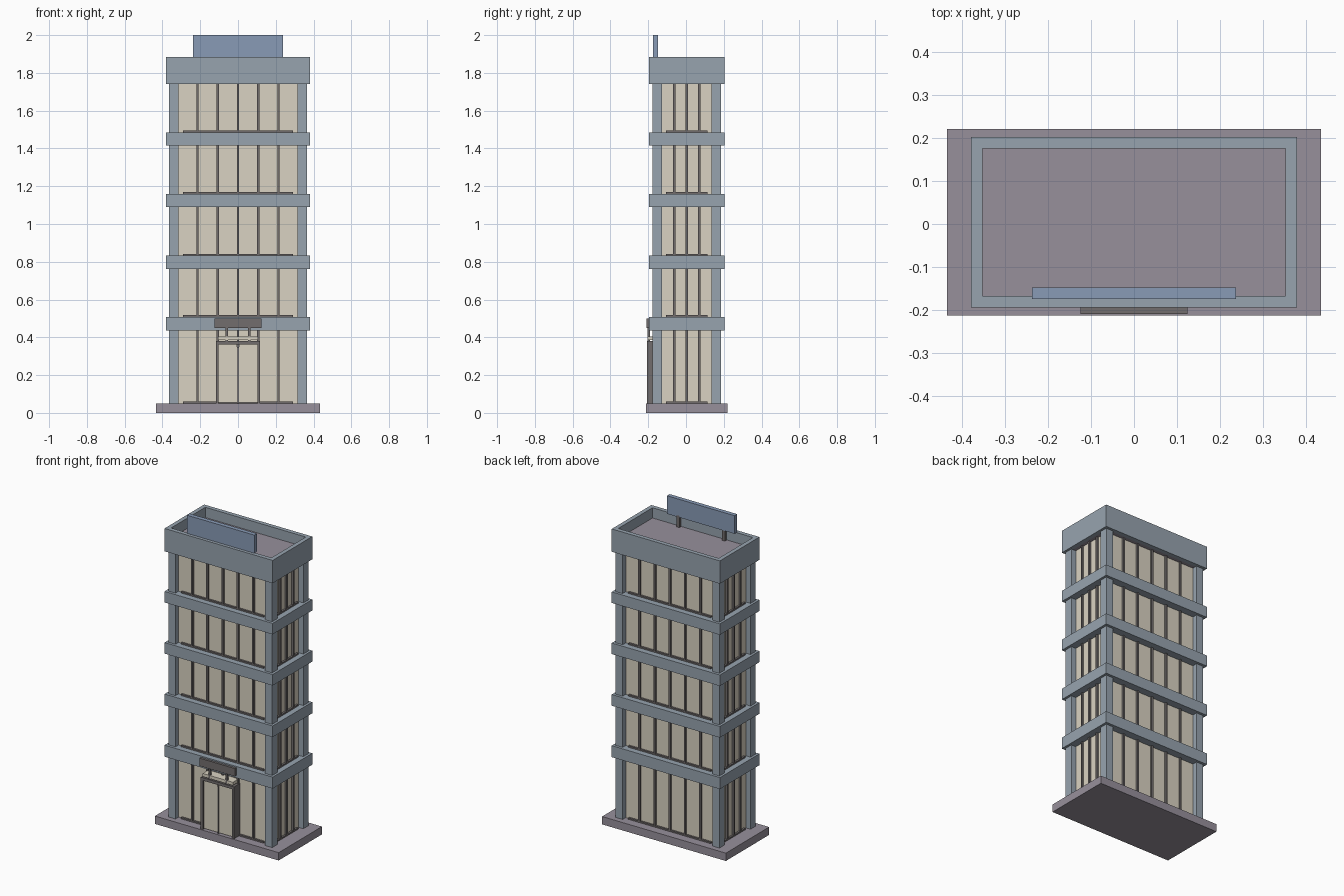
import bpy, bmesh

if "Cube" in bpy.data.objects:
    bpy.data.objects.remove(bpy.data.objects["Cube"])

CY = 0.004  # depth centre of the tower


def mat(name, r, g, b):
    m = bpy.data.materials.new(name)
    m.diffuse_color = (r, g, b, 1)
    m.use_nodes = True
    m.node_tree.nodes["Principled BSDF"].inputs["Base Color"].default_value = m.diffuse_color
    return m


WALL = mat("wall_blue_grey", 0.31, 0.37, 0.43)
STONE = mat("stone_mauve", 0.31, 0.28, 0.33)
GLASS = mat("cream_glazing", 0.70, 0.65, 0.54)
FRAME = mat("dark_frame", 0.17, 0.155, 0.155)
SIGN = mat("sign_blue", 0.25, 0.33, 0.47)


def boxes(name, spans, material):
    """One object from boxes given as (x0, x1, y0, y1, z0, z1)."""
    bm = bmesh.new()
    for x0, x1, y0, y1, z0, z1 in spans:
        vs = bmesh.ops.create_cube(bm, size=1)["verts"]
        for v in vs:
            v.co.x = x0 if v.co.x < 0 else x1
            v.co.y = y0 if v.co.y < 0 else y1
            v.co.z = z0 if v.co.z < 0 else z1
    me = bpy.data.meshes.new(name)
    bm.to_mesh(me)
    bm.free()
    me.materials.append(material)
    ob = bpy.data.objects.new(name, me)
    bpy.context.collection.objects.link(ob)
    return ob


def centred(hx, hy, z0, z1):
    return (-hx, hx, CY - hy, CY + hy, z0, z1)


# Plinth
boxes("base_slab", [centred(0.435, 0.217, 0, 0.05)], STONE)

# Glazed core, set back behind the columns
GX, GY = 0.332, 0.150
boxes("glazing", [centred(GX, GY, 0.05, 1.75)], GLASS)

# Corner columns
cols = []
for sx in (-1, 1):
    for sy in (-1, 1):
        xa, xb = sorted((sx * 0.315, sx * 0.365))
        ya, yb = sorted((sy * 0.131, sy * 0.182))
        cols.append((xa, xb, CY + ya, CY + yb, 0.05, 1.75))
boxes("corner_columns", cols, WALL)

# Floor bands
BANDS = [(0.435, 0.508), (0.762, 0.833), (1.09, 1.16), (1.415, 1.485)]
for i, (z0, z1) in enumerate(BANDS):
    boxes(f"floor_band_{i + 1}", [centred(0.38, 0.199, z0, z1)], WALL)

# Parapet: four walls around a recessed roof deck
PX, PY, T, ZB, ZT = 0.38, 0.199, 0.027, 1.74, 1.885
parapet = [(s * PX - (T if s > 0 else 0), s * PX + (T if s < 0 else 0),
            CY - PY, CY + PY, ZB, ZT) for s in (-1, 1)]
parapet += [(-PX + T, PX - T, CY + s * PY - (T if s > 0 else 0),
             CY + s * PY + (T if s < 0 else 0), ZB, ZT) for s in (-1, 1)]
boxes("parapet", parapet, WALL)
boxes("roof_deck", [centred(PX - T, PY - T, ZB, 1.82)], STONE)

# Mullions and sills on each storey
floors = [0.05] + [b[1] for b in BANDS]
ceilings = [b[0] for b in BANDS] + [ZB]
W, P = 0.006, 0.012
for i, (z0, z1) in enumerate(zip(floors, ceilings)):
    bars = []
    for s in (-1, 1):
        ya, yb = sorted((CY + s * (GY - 0.005), CY + s * (GY + P)))
        xa, xb = sorted((s * (GX - 0.005), s * (GX + P)))
        for k in (-2, -1, 0, 1, 2):
            x = k * 0.107
            bars.append((x - W, x + W, ya, yb, z0, z1))
        for k in (-1, 0, 1):
            y = CY + k * 0.066
            bars.append((xa, xb, y - W, y + W, z0, z1))
        bars.append((-0.29, 0.29, ya, yb, z0, z0 + 0.009))
        bars.append((xa, xb, CY - 0.11, CY + 0.11, z0, z0 + 0.009))
    boxes(f"mullions_{i + 1}", bars, FRAME)

# Entrance: portal frame, two leaves, canopy
F, B = -0.207, -0.145
boxes("door_frame", [
    (-0.117, -0.102, F, B, 0.05, 0.38), (0.102, 0.117, F, B, 0.05, 0.38),
    (-0.102, 0.102, F, B, 0.362, 0.38), (-0.005, 0.005, F + 0.006, B, 0.05, 0.35)], FRAME)
boxes("door_leaves", [(-0.102, -0.005, F + 0.01, B, 0.055, 0.362),
                      (0.005, 0.102, F + 0.01, B, 0.055, 0.362)], GLASS)
boxes("door_canopy", [(-0.106, 0.106, -0.203, B, 0.385, 0.405)], GLASS)
boxes("canopy_supports", [(x - 0.006, x + 0.006, -0.203, -0.19, 0.38, 0.455)
                          for x in (-0.06, 0.06)], FRAME)

# Plain entrance sign plate
boxes("entrance_sign", [(-0.125, 0.125, -0.21, -0.19, 0.45, 0.5)], FRAME)

# Rooftop sign board on two posts
boxes("roof_sign_board", [(-0.237, 0.237, -0.175, -0.148, 1.885, 2.0)], SIGN)
boxes("roof_sign_posts", [(x - 0.009, x + 0.009, -0.166, -0.148, 1.81, 1.895)
                          for x in (-0.16, 0.16)], FRAME)
